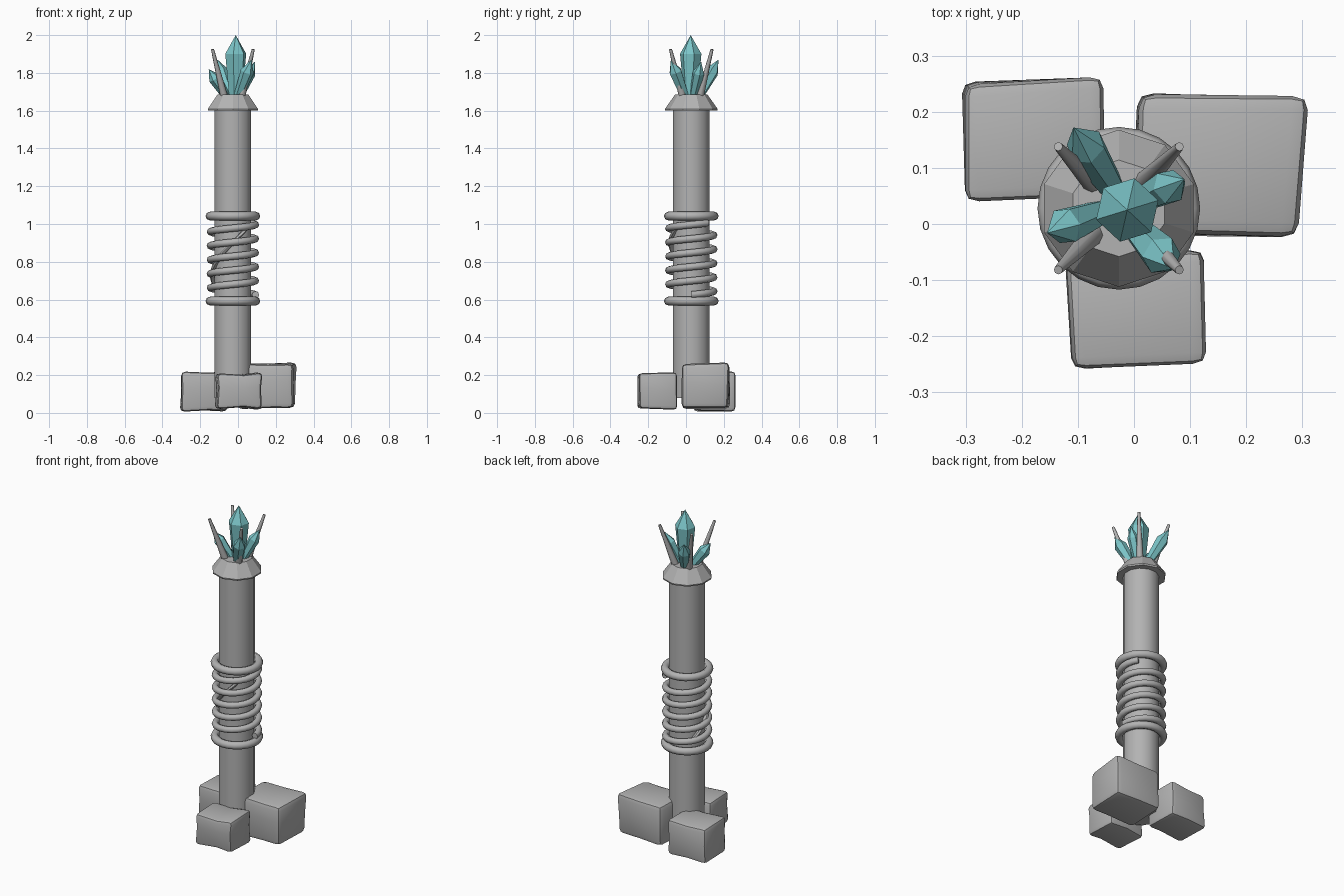
import bpy, bmesh, math, random
from mathutils import Vector, Matrix

default = bpy.data.objects.get("Cube")
if default:
    bpy.data.objects.remove(default, do_unlink=True)

random.seed(4)
CX, CY = -0.027, 0.028      # axis of the post


def material(name, rgb):
    m = bpy.data.materials.new(name)
    m.use_nodes = True
    m.diffuse_color = (*rgb, 1)
    m.node_tree.nodes["Principled BSDF"].inputs["Base Color"].default_value = (*rgb, 1)
    return m


STONE = material("grey stone", (0.45, 0.45, 0.45))
CRYSTAL = material("teal crystal", (0.2, 0.56, 0.58))


def finish(name, bm, mat, smooth=None):
    bmesh.ops.recalc_face_normals(bm, faces=bm.faces)
    me = bpy.data.meshes.new(name)
    bm.to_mesh(me)
    bm.free()
    ob = bpy.data.objects.new(name, me)
    bpy.context.collection.objects.link(ob)
    me.materials.append(mat)
    if smooth:
        bpy.ops.object.select_all(action='DESELECT')
        ob.select_set(True)
        bpy.context.view_layer.objects.active = ob
        bpy.ops.object.shade_smooth_by_angle(angle=math.radians(smooth))
    return ob


def lathe(name, profile, sides, mat, base, tip, turn=0.0, smooth=None):
    """Stack rings (radius, fraction of length) along the line base to tip."""
    base, tip = Vector(base), Vector(tip)
    axis = tip - base
    rot = axis.to_track_quat('Z', 'Y').to_matrix()
    bm = bmesh.new()
    rings = []
    for r, f in profile:
        ring = []
        for i in range(sides if r else 1):
            a = 2 * math.pi * i / sides + turn
            p = Vector((r * math.cos(a), r * math.sin(a), 0))
            ring.append(bm.verts.new(base + axis * f + rot @ p))
        rings.append(ring)
    for lo, hi in zip(rings, rings[1:]):
        for i in range(sides):
            j = (i + 1) % sides
            if len(hi) == 1:
                bm.faces.new((lo[i], lo[j], hi[0]))
            else:
                bm.faces.new((lo[i], lo[j], hi[j], hi[i]))
    for ring in (rings[0], rings[-1]):
        if len(ring) > 1:
            bm.faces.new(ring)
    return finish(name, bm, mat, smooth)


def tube(name, points, radius, sides=8, closed=False):
    """Sweep a round section along points that wind about the post."""
    bm = bmesh.new()
    rings = []
    for p in points:
        out = Vector((p.x - CX, p.y - CY, 0)).normalized()
        rings.append([bm.verts.new(p + radius * (
            out * math.cos(2 * math.pi * k / sides) +
            Vector((0, 0, 1)) * math.sin(2 * math.pi * k / sides)))
            for k in range(sides)])
    pairs = list(zip(rings, rings[1:]))
    if closed:
        pairs.append((rings[-1], rings[0]))
    else:
        bm.faces.new(rings[0])
        bm.faces.new(rings[-1])
    for a, b in pairs:
        for k in range(sides):
            n = (k + 1) % sides
            bm.faces.new((a[k], a[n], b[n], b[k]))
    return finish(name, bm, STONE, 50)


def winding(r, start, turns, z0, z1, steps):
    pts = []
    for i in range(steps + 1):
        a = math.radians(start) + 2 * math.pi * turns * i / steps
        pts.append(Vector((CX + r * math.cos(a), CY + r * math.sin(a),
                           z0 + (z1 - z0) * i / steps)))
    return pts


# Post and flared cap
lathe("post", [(0.1, 0), (0.1, 1)], 12, STONE, (CX, CY, 0.08), (CX, CY, 1.6),
      math.pi / 12, 35)
lathe("cap", [(0.138, 0), (0.14, 0.1), (0.086, 1)], 10, STONE,
      (CX, CY, 1.6), (CX, CY, 1.685), math.pi / 10)

# Collars, coil and steep cross strand
for name, z in (("lower_collar", 0.592), ("upper_collar", 1.042)):
    tube(name, winding(0.122, 0, 1, z, z, 24)[:-1], 0.023, 8, True)
tube("coil", winding(0.12, 0, 5.12, 0.625, 1.005, 120), 0.019)
tube("cross_strand", winding(0.108, 135, 0.5, 0.645, 0.985, 16), 0.014, 6)


# Rounded, slightly uneven foot stones
def foot_stone(name, centre, size, yaw, waist):
    bm = bmesh.new()
    bmesh.ops.create_cube(bm, size=1)
    for v in bm.verts:
        v.co *= 1 + random.uniform(-0.05, 0.05)
    bmesh.ops.bevel(bm, geom=bm.edges[:] + bm.verts[:], offset=0.1, segments=2,
                    profile=0.55, affect='EDGES')
    bmesh.ops.bisect_plane(bm, geom=bm.verts[:] + bm.edges[:] + bm.faces[:],
                           plane_co=(0.05, 0, 0), plane_no=(1, 0.1, 0))
    bmesh.ops.bisect_plane(bm, geom=bm.verts[:] + bm.edges[:] + bm.faces[:],
                           plane_co=(0, 0, 0.05), plane_no=(0, 0.1, 1))
    for v in bm.verts:      # dent the middle of the top and sides
        if abs(v.co.x) < 0.15:
            v.co.z *= 1 - waist
        if abs(v.co.z) < 0.15:
            v.co.x *= 1 - waist / 2
    bm.transform(Matrix.Translation(centre) @ Matrix.Rotation(math.radians(yaw), 4, 'Z')
                 @ Matrix.Diagonal((*size, 1)))
    finish(name, bm, STONE, 40)


foot_stone("front_foot_stone", (0.003, -0.156, 0.116), (0.245, 0.2, 0.192), 3, 0.1)
foot_stone("left_foot_stone", (0.152, 0.103, 0.143), (0.3, 0.252, 0.24), -2, 0.02)
foot_stone("right_foot_stone", (-0.178, 0.151, 0.113), (0.245, 0.208, 0.206), 2, 0.05)

# Crystals: tapered six-sided shafts with pointed ends
crystals = [
    ("centre_crystal", 0.058, (-0.012, 0.025, 1.67), (-0.012, 0.025, 2.0)),
    ("back_crystal", 0.036, (-0.035, 0.06, 1.66), (-0.108, 0.172, 1.87)),
    ("front_crystal", 0.036, (-0.005, 0.0, 1.66), (0.072, -0.08, 1.87)),
    ("right_crystal", 0.034, (-0.05, 0.025, 1.66), (-0.155, -0.016, 1.82)),
    ("left_crystal", 0.032, (0.0, 0.035, 1.66), (0.09, 0.08, 1.86)),
]
for name, r, base, tip in crystals:
    lathe(name, [(r * 0.62, 0), (r, 0.7), (0, 1)], 6, CRYSTAL, base, tip, 0.3)

# Four splayed prongs around the crystals
for side, sx in (("left", 1), ("right", -1)):
    for end, sy in (("front", -1), ("back", 1)):
        lathe(end + "_" + side + "_prong", [(0.021, 0), (0.008, 1)], 8, STONE,
              (CX + sx * 0.04, CY + sy * 0.04, 1.65),
              (CX + sx * 0.108, CY + sy * 0.11, 1.925), 0, 50)
